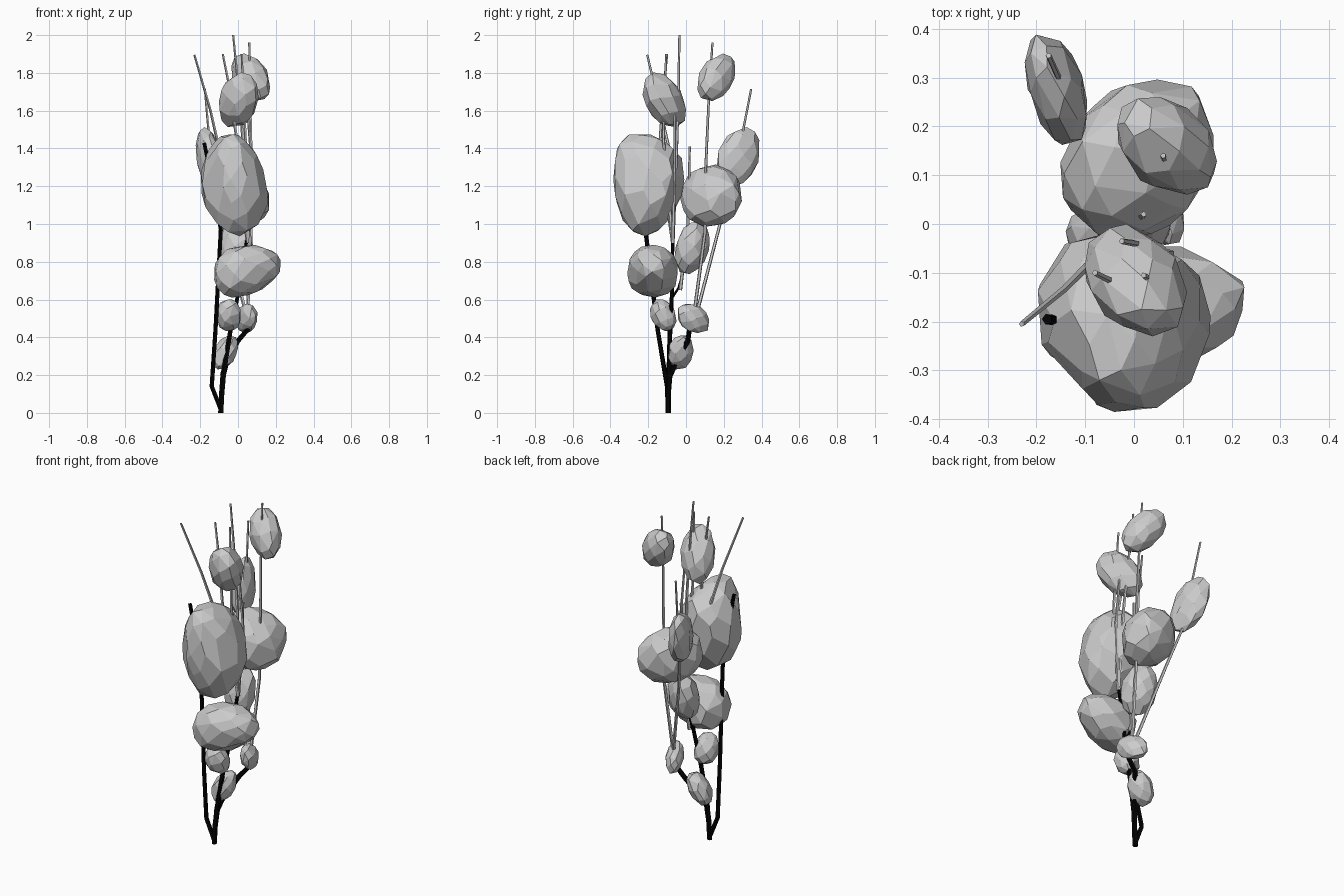
import bpy, bmesh, math, random
from mathutils import Vector

cube = bpy.data.objects.get("Cube")
if cube:
    bpy.data.objects.remove(cube, do_unlink=True)


def material(name, rgb):
    mat = bpy.data.materials.new(name)
    mat.use_nodes = True
    mat.diffuse_color = (*rgb, 1)
    mat.node_tree.nodes["Principled BSDF"].inputs["Base Color"].default_value = (*rgb, 1)
    return mat


GREY = material("leaf grey", (0.6, 0.6, 0.6))
BLACK = material("bark black", (0.001, 0.001, 0.001))


def link(name, bm, mat):
    bmesh.ops.recalc_face_normals(bm, faces=bm.faces)
    mesh = bpy.data.meshes.new(name)
    bm.to_mesh(mesh)
    bm.free()
    mesh.materials.append(mat)
    obj = bpy.data.objects.new(name, mesh)
    bpy.context.collection.objects.link(obj)


# Faceted foliage clump: hull of scattered points on a leaning egg
def clump(name, centre, half, lean, count, seed, narrow=(0, 0, 0), boxy=0.92):
    rng = random.Random(seed)
    narrow = Vector(narrow)
    xy, xz, yz = lean
    k = math.sqrt(1 - xy * xy)
    m = (yz - xy * xz) / k
    n = math.sqrt(1 - xz * xz - m * m)
    pts = []
    for i in range(count):
        h = 1 - 2 * (i + 0.5) / count
        a = i * math.pi * (3 - math.sqrt(5)) + rng.uniform(-0.2, 0.2)
        r = math.sqrt(1 - h * h)
        u = Vector((r * math.cos(a), r * math.sin(a), h)) * rng.uniform(0.97, 1.02)
        # slightly boxy, and slimmer towards the narrow end
        u = Vector([math.copysign(abs(c) ** boxy, c) for c in u])
        if narrow.length:
            along = u.project(narrow)
            u = along + (u - along) * (1 - narrow.dot(u))
        pts.append(Vector((u.x, xy * u.x + k * u.y, xz * u.x + m * u.y + n * u.z)))
    # fit the points to the wanted box
    for ax in range(3):
        lo, hi = min(p[ax] for p in pts), max(p[ax] for p in pts)
        for p in pts:
            p[ax] = centre[ax] + half[ax] * (2 * (p[ax] - lo) / (hi - lo) - 1)
    bm = bmesh.new()
    for p in pts:
        bm.verts.new(p)
    bmesh.ops.convex_hull(bm, input=bm.verts)
    # merge nearly flat neighbours into larger facets
    bmesh.ops.dissolve_limit(bm, angle_limit=math.radians(12), verts=bm.verts, edges=bm.edges)
    link(name, bm, GREY)


# Tapered five-sided stem swept along a path
def stem(name, path, r0, r1, mat, sides=5):
    path = [Vector(p) for p in path]
    bm = bmesh.new()
    rings = []
    for i, p in enumerate(path):
        t = (path[min(i + 1, len(path) - 1)] - path[max(i - 1, 0)]).normalized()
        side = t.cross(Vector((0, 1, 0))).normalized()
        up = t.cross(side)
        r = r0 + (r1 - r0) * i / (len(path) - 1)
        rings.append([bm.verts.new(p + r * (side * math.cos(a) + up * math.sin(a)))
                      for a in (math.tau * s / sides for s in range(sides))])
    for lo, hi in zip(rings, rings[1:]):
        for s in range(sides):
            e = (s + 1) % sides
            bm.faces.new((lo[s], lo[e], hi[e], hi[s]))
    bm.faces.new(rings[0])
    bm.faces.new(rings[-1])
    link(name, bm, mat)


# Foliage, from the crown down
clump("crown_clump", (0.068, 0.16, 1.777), (0.102, 0.1, 0.126), (-0.3, -0.35, 0.32), 40, 1)
clump("upper_front_clump", (0.004, -0.115, 1.658), (0.105, 0.115, 0.145), (-0.3, 0.2, -0.38), 40, 2)
clump("upper_back_clump", (-0.16, 0.275, 1.353), (0.064, 0.113, 0.16), (-0.4, -0.25, 0.25), 40, 3)
clump("large_front_clump", (-0.02, -0.197, 1.205), (0.177, 0.188, 0.27), (-0.08, -0.12, -0.05), 64, 4,
      (0, -0.18, 0.18), 1)
clump("large_back_clump", (0.006, 0.133, 1.15), (0.157, 0.163, 0.165), (0.22, -0.15, 0.05), 54, 5)
clump("middle_front_clump", (0.05, -0.178, 0.75), (0.176, 0.133, 0.14), (0.1, 0.2, 0), 54, 6,
      (0.18, 0, 0))
clump("middle_back_clump", (-0.008, 0.032, 0.873), (0.088, 0.093, 0.138), (-0.15, 0, 0.25), 42, 7)
clump("low_front_clump", (-0.05, -0.12, 0.517), (0.064, 0.07, 0.084), (0, 0, -0.25), 36, 8)
clump("low_back_clump", (0.045, 0.04, 0.5), (0.058, 0.083, 0.077), (-0.45, 0.1, -0.3), 36, 9)
clump("lowest_clump", (-0.07, -0.027, 0.32), (0.07, 0.068, 0.09), (-0.05, 0.4, 0.15), 38, 10)

# Dark trunk and main branches
stem("trunk", [(-0.09, -0.095, 0), (-0.085, -0.095, 0.1), (-0.075, -0.085, 0.22)], 0.015, 0.016, BLACK)
stem("side_branch", [(-0.09, -0.095, 0.02), (-0.138, -0.1, 0.14), (-0.118, -0.15, 0.44),
                     (-0.09, -0.215, 0.97), (-0.13, -0.2, 1.2), (-0.178, -0.195, 1.43)],
     0.013, 0.011, BLACK)
stem("main_branch", [(-0.08, -0.09, 0.18), (-0.04, -0.085, 0.43), (0, -0.075, 0.62),
                     (0.05, -0.07, 0.93)], 0.015, 0.009, BLACK)
stem("back_branch", [(-0.078, -0.085, 0.2), (-0.065, -0.06, 0.25), (0, 0.01, 0.38),
                     (0.06, 0.02, 0.45)], 0.017, 0.013, BLACK)
stem("middle_branch", [(0, -0.08, 0.6), (-0.01, -0.04, 0.66), (0, 0, 0.8)], 0.007, 0.006, BLACK)

# Pale twigs
twigs = {
    "crown_twig": [(0.05, 0.04, 0.5), (0.07, 0.1, 0.95), (0.072, 0.105, 1.31),
                   (0.065, 0.12, 1.65), (0.06, 0.14, 1.96)],
    "back_twig": [(0.05, 0.05, 0.5), (-0.08, 0.18, 1.0), (-0.13, 0.245, 1.2), (-0.175, 0.345, 1.715)],
    "tall_twig": [(0.05, -0.07, 0.9), (0.03, -0.05, 1.4), (0.005, -0.04, 1.7), (-0.025, -0.035, 2)],
    "centre_twig": [(0, -0.03, 0.65), (0.01, 0.01, 1), (0.02, 0.02, 1.41)],
    "front_twig": [(0.05, -0.07, 0.9), (0.04, -0.12, 1.45), (0.02, -0.105, 1.9)],
    "left_front_twig": [(0.05, -0.07, 0.9), (0, -0.14, 1.4), (-0.04, -0.12, 1.7), (-0.08, -0.1, 1.9)],
    "upright_twig": [(0.05, -0.07, 0.9), (0.075, -0.06, 1.3), (0.05, -0.06, 1.6)],
    "leaning_twig": [(-0.05, -0.05, 1.2), (-0.1, -0.09, 1.4), (-0.145, -0.135, 1.6),
                     (-0.23, -0.205, 1.895)],
}
for name, path in twigs.items():
    stem(name, path, 0.01, 0.006, GREY)
